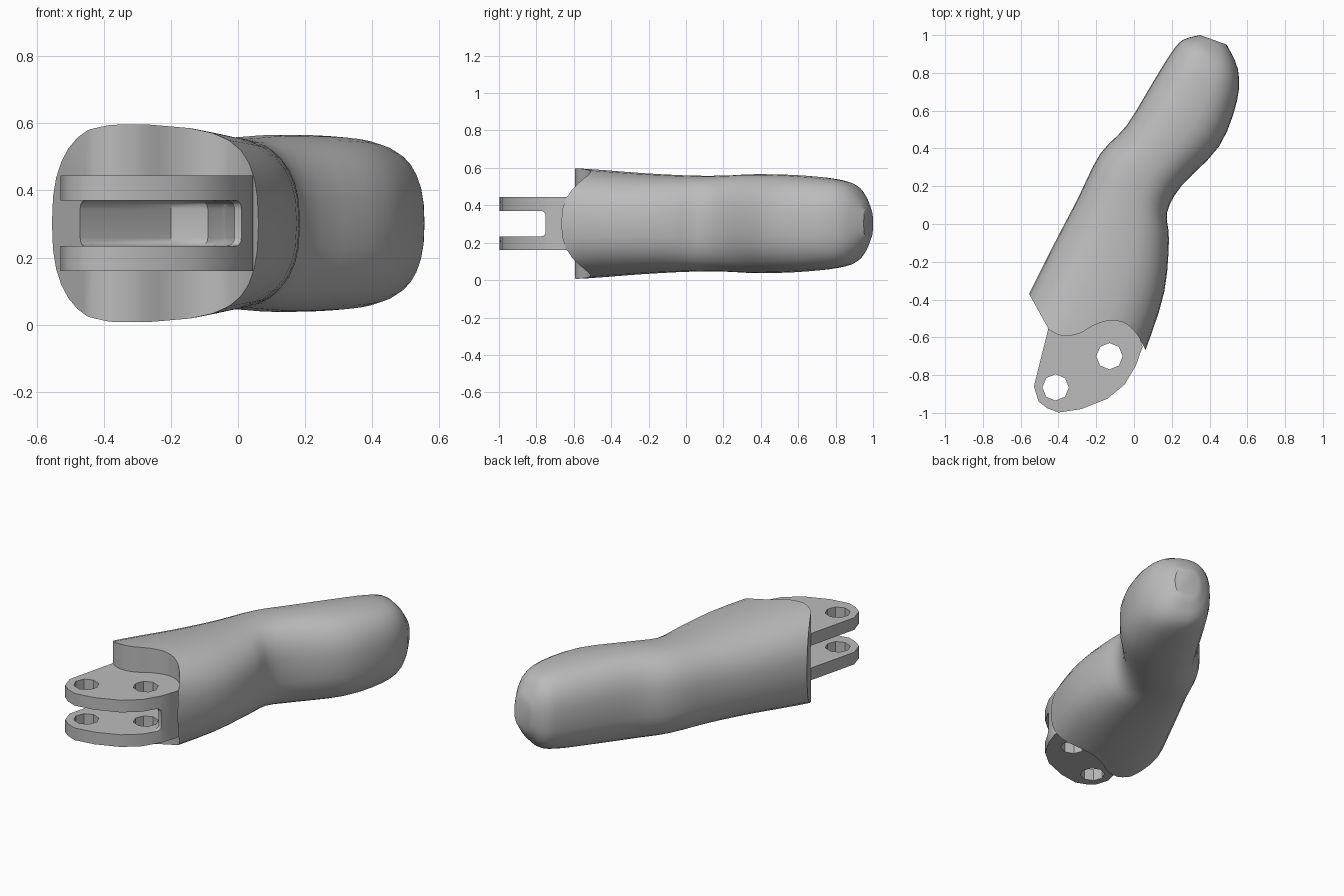
import bpy, bmesh, math
from mathutils import Vector

cube = bpy.data.objects.get("Cube")
if cube:
    bpy.data.objects.remove(cube, do_unlink=True)

MID = 0.302  # height of the symmetry plane

grey = bpy.data.materials.new("plain_grey")
grey.use_nodes = True
grey.diffuse_color = (0.5, 0.5, 0.5, 1)
grey.node_tree.nodes["Principled BSDF"].inputs["Base Color"].default_value = (0.5, 0.5, 0.5, 1)


def finish(name, bm, helper=False):
    bmesh.ops.recalc_face_normals(bm, faces=bm.faces)
    mesh = bpy.data.meshes.new(name)
    bm.to_mesh(mesh)
    bm.free()
    mesh.materials.append(grey)
    ob = bpy.data.objects.new(name, mesh)
    bpy.context.collection.objects.link(ob)
    ob.hide_render = helper
    if helper:
        ob.hide_set(True)
        ob.display_type = 'WIRE'
    return ob


def prism(name, outline, half, helper=False, round_edges=0):
    """Plan outline extruded evenly above and below the symmetry plane."""
    bm = bmesh.new()
    base = bm.faces.new([bm.verts.new((x, y, MID - half)) for x, y in outline])
    ext = bmesh.ops.extrude_face_region(bm, geom=[base])
    top = [v for v in ext["geom"] if isinstance(v, bmesh.types.BMVert)]
    bmesh.ops.translate(bm, verts=top, vec=(0, 0, 2 * half))
    if round_edges:
        rims = [e for e in bm.edges if abs(e.verts[0].co.z - e.verts[1].co.z) < 1e-5]
        bmesh.ops.bevel(bm, geom=rims, offset=round_edges, segments=3, profile=0.5, affect='EDGES')
    return finish(name, bm, helper)


def cut(ob, *cutters):
    for c in cutters:
        mod = ob.modifiers.new(c.name, 'BOOLEAN')
        mod.operation, mod.solver, mod.object = 'DIFFERENCE', 'EXACT', c


def smooth_spline(rows, steps):
    """Catmull-Rom through a list of equal-length tuples."""
    pts = [Vector(r) for r in rows]
    out = []
    for i in range(len(pts) - 1):
        b, c = pts[i], pts[i + 1]
        a, d = pts[max(i - 1, 0)], pts[min(i + 2, len(pts) - 1)]
        for s in range(steps):
            t = s / steps
            out.append(0.5 * (2 * b + (c - a) * t + (2 * a - 5 * b + 4 * c - d) * t ** 2
                              + (3 * b - a - 3 * c + d) * t ** 3))
    return out + [pts[-1]]


# Finger body: sections given by left and right plan points, then half height
left = [(-0.70, -0.66), (-0.555, -0.37), (-0.42, -0.10), (-0.30, 0.13), (-0.18, 0.37),
        (-0.04, 0.52), (0.10, 0.75), (0.20, 0.91), (0.26, 0.975), (0.35, 1.0)]
right = [(-0.04, -0.90), (0.06, -0.67), (0.16, -0.36), (0.185, -0.08), (0.175, 0.06),
         (0.25, 0.20), (0.45, 0.41), (0.545, 0.65), (0.55, 0.82), (0.49, 0.95)]
height = [0.305, 0.292, 0.27, 0.257, 0.257, 0.264, 0.26, 0.24, 0.20, 0.09]
lefts, rights = (smooth_spline([(*p, 0) for p in side], 3) for side in (left, right))
heights = smooth_spline([(h, 0, 0) for h in height], 3)

SIDES = 32
bm = bmesh.new()
rings = []
for l, r, h in zip(lefts, rights, heights):
    ring = []
    for i in range(SIDES):
        a = math.tau * i / SIDES
        u = math.copysign(abs(math.cos(a)) ** 0.8, math.cos(a))
        w = math.copysign(abs(math.sin(a)) ** 0.8, math.sin(a))
        p = (l + r) / 2 + (r - l) / 2 * u
        ring.append(bm.verts.new((p.x, p.y, MID + h.x * w)))
    rings.append(ring)
for a, b in zip(rings, rings[1:]):
    for i in range(SIDES):
        j = (i + 1) % SIDES
        bm.faces.new((a[i], a[j], b[j], b[i]))
bm.faces.new(rings[0])
bm.faces.new(rings[-1])
body = finish("finger_body", bm)

# Hinge fork block
fork = prism("hinge_fork", [
    (-0.44, -0.50), (-0.455, -0.56), (-0.53, -0.86), (-0.505, -0.94), (-0.46, -0.975),
    (-0.40, -0.998), (-0.28, -0.98), (-0.14, -0.925), (-0.05, -0.85), (0.01, -0.75),
    (0.045, -0.65), (0.0, -0.47), (-0.2, -0.42)], 0.142)

# Scooped front wall of the body
scoop_curve = smooth_spline([
    (-0.45, -0.56, 0), (-0.38, -0.592, 0), (-0.29, -0.58, 0), (-0.21, -0.535, 0), (-0.12, -0.51, 0),
    (-0.04, -0.53, 0), (0.02, -0.59, 0), (0.06, -0.665, 0)], 3)
scoop = prism("scoop_cutter", [(-0.66, -0.18)] + [(p.x, p.y) for p in scoop_curve]
              + [(0.11, -0.76), (0.11, -1.2), (-1.0, -1.2), (-1.0, -0.18)], 0.5, True)

# Slot between the fork plates, running back into the body
slot = prism("slot_cutter", [
    (-0.7, -1.1), (-0.7, -0.54), (-0.48, -0.53), (-0.2, -0.28), (-0.09, -0.28),
    (-0.05, -0.48), (0.0, -0.62), (-0.01, -0.75), (0.1, -0.75), (0.1, -1.1)], 0.068, True, 0.025)

# Pin holes
holes = [prism("pin_hole_cutter", [
    (x + 0.07 * math.cos(math.tau * i / 8), y + 0.07 * math.sin(math.tau * i / 8))
    for i in range(8)], 0.2, True) for x, y in ((-0.13, -0.70), (-0.415, -0.865))]

cut(body, scoop, slot)
cut(fork, slot, *holes)

# Smooth shading with crisp cut edges
for ob in (body, fork):
    bpy.ops.object.select_all(action='DESELECT')
    bpy.context.view_layer.objects.active = ob
    ob.select_set(True)
    for mod in [m.name for m in ob.modifiers]:
        bpy.ops.object.modifier_apply(modifier=mod)
    bpy.ops.object.shade_smooth_by_angle(angle=math.radians(35))
